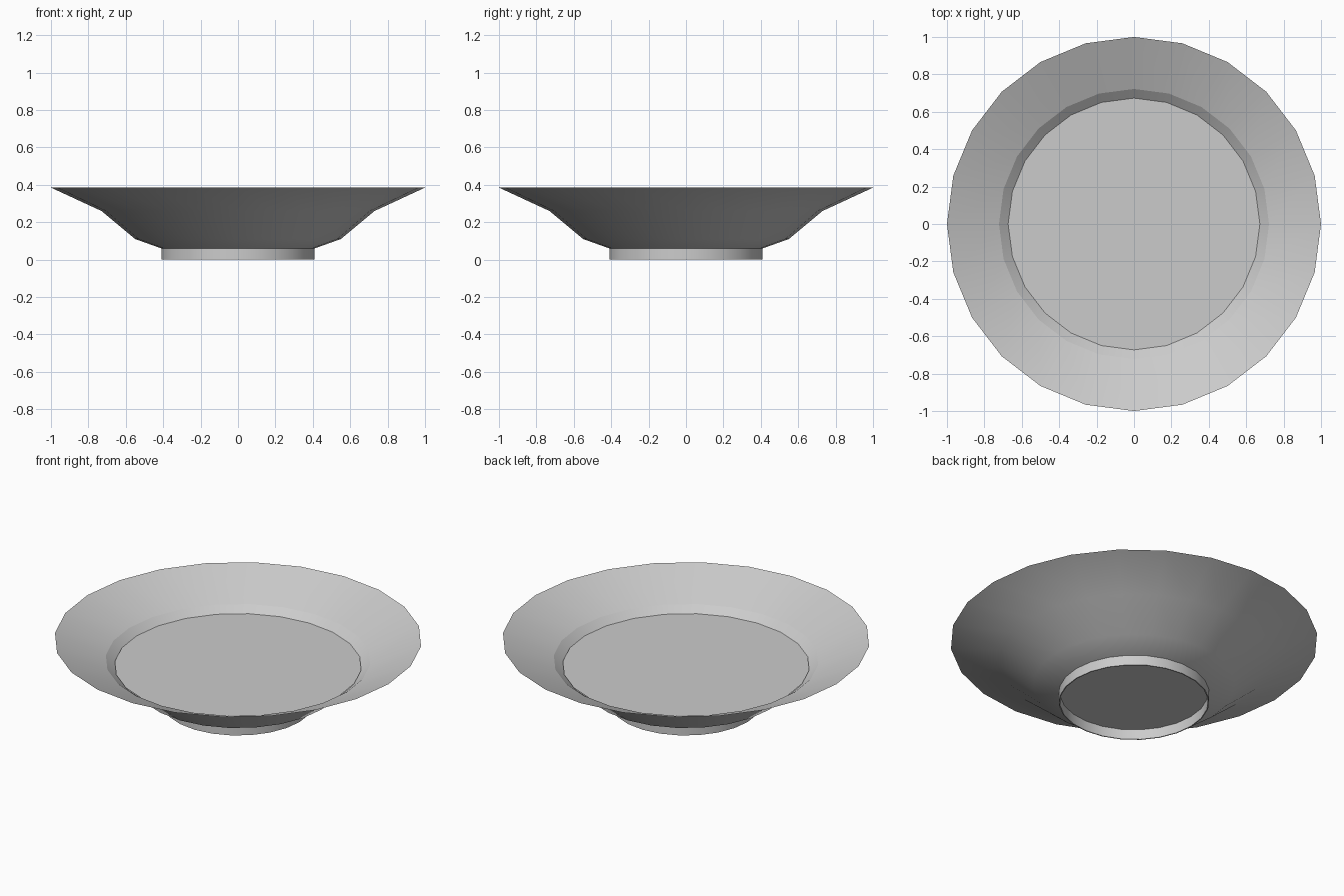
import bpy, bmesh, math

if "Cube" in bpy.data.objects:
    bpy.data.objects.remove(bpy.data.objects["Cube"])

SIDES = 24


def lathe(name, profile, angle, cap=False):
    """Revolve (radius, height) points around z; cap closes the last ring."""
    bm = bmesh.new()
    rings = []
    for r, z in profile:
        rings.append([bm.verts.new((r * math.cos(2 * math.pi * k / SIDES),
                                    r * math.sin(2 * math.pi * k / SIDES), z))
                      for k in range(SIDES)])
    for a, b in zip(rings, rings[1:]):
        for k in range(SIDES):
            n = (k + 1) % SIDES
            bm.faces.new((a[k], b[k], b[n], a[n]))
    if cap:
        bm.faces.new(rings[-1] if profile[-1][1] > 0.1 else rings[-1][::-1])
    mesh = bpy.data.meshes.new(name)
    bm.to_mesh(mesh)
    bm.free()
    obj = bpy.data.objects.new(name, mesh)
    bpy.context.collection.objects.link(obj)
    bpy.ops.object.select_all(action='DESELECT')
    obj.select_set(True)
    bpy.context.view_layer.objects.active = obj
    bpy.ops.object.shade_smooth_by_angle(angle=math.radians(angle))
    return obj


# Outside of the bowl, rim down to the foot
lathe("bowl_outside", [(1.0, 0.385), (0.73, 0.26), (0.55, 0.11), (0.41, 0.06)], 30)

# Inside of the bowl, with a crisp break below the wide rim
lathe("bowl_inside", [(0.66, 0.212), (0.722, 0.263), (1.0, 0.385)], 12)

# Thin hollow foot ring with the recessed underside
lathe("foot_ring", [(0.41, 0.06), (0.41, 0.0), (0.404, 0.0), (0.404, 0.06)], 30, cap=True)

# Flat filling surface inside the bowl
lathe("filling", [(0.54, 0.115), (0.673, 0.228)], 30, cap=True)
